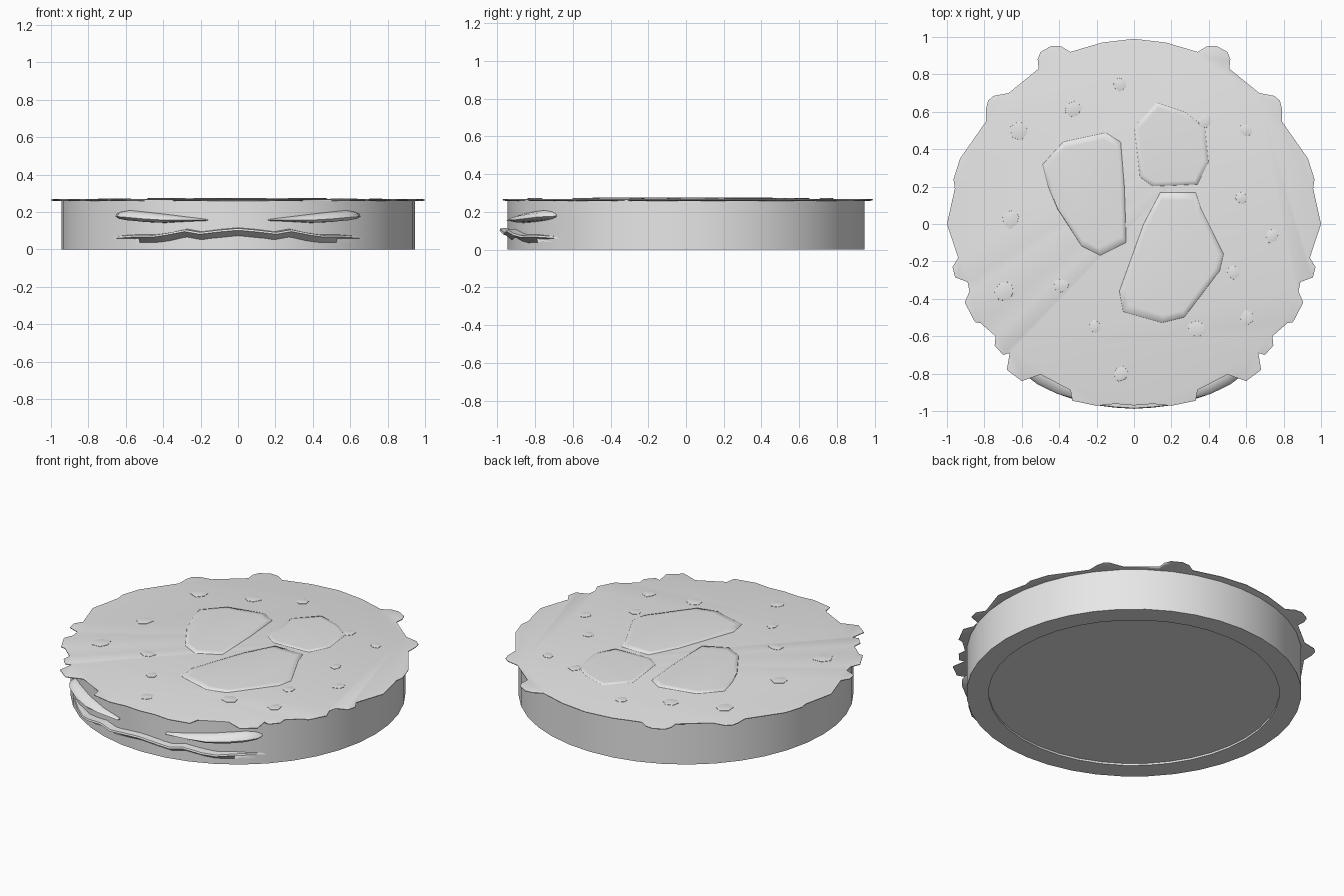
import bpy, bmesh, math, random

if "Cube" in bpy.data.objects:
    bpy.data.objects.remove(bpy.data.objects["Cube"])

random.seed(4)
stone = bpy.data.materials.new("light grey")
stone.diffuse_color = (0.8, 0.8, 0.8, 1)
stone.use_nodes = True
stone.node_tree.nodes["Principled BSDF"].inputs["Base Color"].default_value = stone.diffuse_color


def finish(name, bm, angle=40):
    bmesh.ops.recalc_face_normals(bm, faces=bm.faces)
    me = bpy.data.meshes.new(name)
    bm.to_mesh(me)
    bm.free()
    ob = bpy.data.objects.new(name, me)
    bpy.context.collection.objects.link(ob)
    me.materials.append(stone)
    bpy.ops.object.select_all(action='DESELECT')
    ob.select_set(True)
    bpy.context.view_layer.objects.active = ob
    bpy.ops.object.shade_smooth_by_angle(angle=math.radians(angle))
    return ob


def loft(name, rings, angle=40):
    """Skin closed rings of equal length and cap both ends."""
    bm = bmesh.new()
    vs = [[bm.verts.new(p) for p in r] for r in rings]
    n = len(vs[0])
    for a, b in zip(vs, vs[1:]):
        for i in range(n):
            j = (i + 1) % n
            bm.faces.new((a[i], a[j], b[j], b[i]))
    bm.faces.new(vs[0])
    bm.faces.new(vs[-1])
    return finish(name, bm, angle)


def circle(r, z, n=40):
    return [(r * math.sin(2 * math.pi * i / n), r * math.cos(2 * math.pi * i / n), z)
            for i in range(n)]


def wall_point(x, r, z, r_ref=0.97):
    """Point at radius r on the front wall, in the direction seen at x."""
    t = math.asin(x / r_ref)
    return (r * math.sin(t), -r * math.cos(t), z)


# Round body with a shallow recess underneath
loft("round_body", [circle(0.82, 0.012), circle(0.82, 0.0),
                    circle(0.945, 0.0), circle(0.945, 0.264)])

# Thin ragged top crust, mirrored half outline
half = [(0, .99), (.17, .97), (.34, .92), (.39, .95), (.44, .953), (.5, .92), (.515, .88),
        (.51, .83), (.67, .70), (.75, .685), (.78, .66), (.79, .62), (.79, .55), (.93, .35),
        (.965, .24), (.958, .19), (1, 0), (.94, -.18), (.97, -.23), (.957, -.285),
        (.89, -.31), (.88, -.36), (.905, -.42), (.85, -.525), (.82, -.53), (.74, -.6),
        (.745, -.65), (.70, -.70), (.665, -.69), (.68, -.78), (.60, -.84), (.5, -.805),
        (.34, -.888), (.33, -.945), (.2, -.972), (.1, -.962), (0, -.97)]
outline = half + [(-x, y) for x, y in half[-2:0:-1]]
loft("top_crust", [[(x * .985, y * .985, .258) for x, y in outline],
                   [(x, y, .262) for x, y in outline],
                   [(x, y, .266) for x, y in outline],
                   [(x * .985, y * .985, .269) for x, y in outline]], 60)


# Low raised patches on the top
def patch(name, pts, height):
    cx = sum(p[0] for p in pts) / len(pts)
    cy = sum(p[1] for p in pts) / len(pts)
    rings = [[(cx + (x - cx) * s, cy + (y - cy) * s, z) for x, y in pts]
             for s, z in ((1, .266), (.985, .269 + height * .6), (.88, .269 + height))]
    loft(name, rings, 60)


patch("large_patch_left",
      [(-.49, .32), (-.38, .44), (-.15, .49), (-.07, .44), (-.05, .2), (-.04, -.1),
       (-.18, -.17), (-.28, -.12), (-.41, .08), (-.46, .2)], .006)
patch("large_patch_back",
      [(.12, .65), (0, .52), (.03, .25), (.1, .2), (.34, .21), (.4, .33), (.38, .52),
       (.27, .6)], .003)
patch("large_patch_front",
      [(.14, .17), (.33, .17), (.36, .08), (.48, -.16), (.46, -.25), (.27, -.5),
       (.15, -.53), (-.06, -.47), (-.08, -.36), (.05, 0)], .006)

# Scattered small chips
spots = [(-.08, .75), (-.33, .61), (-.61, .5), (-.66, .02), (-.69, -.36), (-.39, -.33),
         (-.21, -.55), (-.07, -.8), (.34, -.56), (.6, -.5), (.53, -.26), (.74, -.06),
         (.57, .14), (.6, .5), (.38, .55)]
for k, (sx, sy) in enumerate(spots):
    size = random.uniform(.035, .055)
    turn = random.uniform(0, 6)
    pts = []
    for i in range(6):
        r = size * random.uniform(.75, 1.15)
        a = turn + i * math.pi / 3
        pts.append((sx + r * math.cos(a), sy + r * math.sin(a)))
    patch("small_chip_%d" % (k + 1), pts, .003)

# Slanted leaf-shaped eyes on the front wall: x, bottom, top, bulge radius
eye = [(.165, .153, .160, .965), (.3, .147, .176, .985), (.4, .141, .188, .997),
       (.5, .145, .199, 1.0), (.59, .153, .208, .995), (.64, .162, .200, .98),
       (.665, .172, .186, .955)]
for side, label in ((1, "right"), (-1, "left")):
    rings = []
    for x, lo, hi, r in eye:
        h = hi - lo
        rings.append([wall_point(side * x, rr, z) for rr, z in (
            (.93, lo), (r - .015, lo + h * .05), (r, lo + h * .35),
            (r - .012, lo + h * .75), (.95, hi), (.93, hi))])
    loft("eye_" + label, rings, 50)

# Wavy mouth ridge: x, height of the lip, lip radius
lip = [(.0, .105, .988), (.1, .096, .987), (.2, .084, .990), (.28, .098, .992),
       (.38, .078, .994), (.45, .068, .990), (.54, .070, .972), (.7, .060, .944)]
path = [(-x, z, r) for x, z, r in lip[:0:-1]] + lip
loft("mouth_ridge", [[wall_point(x, rr, zz) for rr, zz in (
    (.93, z + .012), (r - .004, z + .007), (r, z - .003),
    (r - .02, z - .012), (.945, z - .032), (.93, z - .036))]
    for x, z, r in path], 50)
